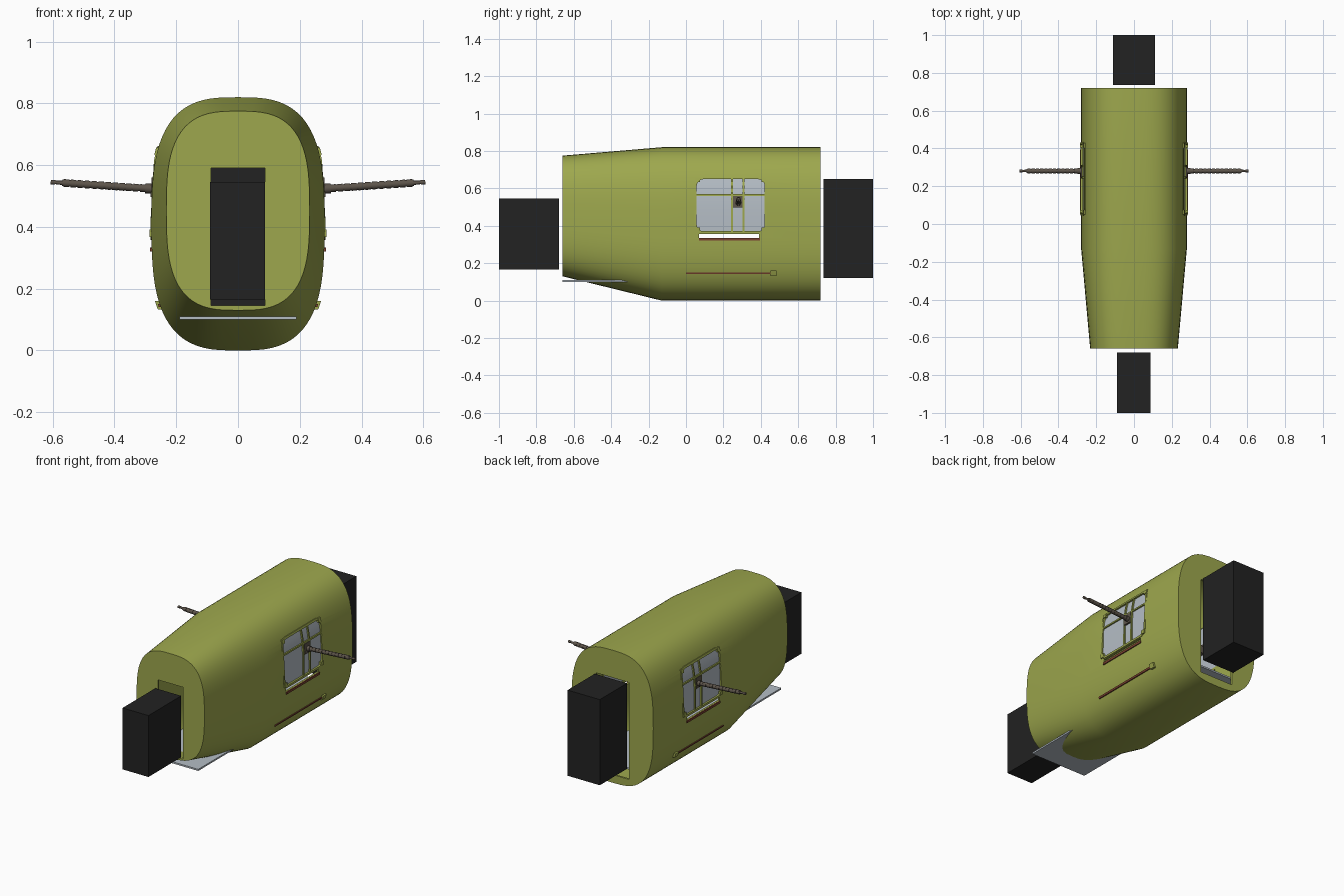
import bpy, bmesh, math
from mathutils import Vector

cube = bpy.data.objects.get("Cube")
if cube:
    bpy.data.objects.remove(cube)


def material(name, rgb):
    m = bpy.data.materials.new(name)
    m.use_nodes = True
    m.diffuse_color = (*rgb, 1)
    node = m.node_tree.nodes["Principled BSDF"]
    node.inputs["Base Color"].default_value = (*rgb, 1)
    node.inputs["Roughness"].default_value = 0.7
    return m


GREEN = material("olive green", (0.34, 0.39, 0.075))
BLACK = material("matt black", (0.016, 0.016, 0.016))
GLASS = material("pale blue grey", (0.46, 0.51, 0.56))
METAL = material("gun metal", (0.11, 0.09, 0.07))
RED = material("red brown", (0.2, 0.055, 0.03))


def add_object(name, rings, mat, smooth=False):
    """Skin a chain of equal point rings and cap both ends."""
    bm = bmesh.new()
    loops = [[bm.verts.new(p) for p in ring] for ring in rings]
    n = len(loops[0])
    for a, b in zip(loops, loops[1:]):
        for i in range(n):
            j = (i + 1) % n
            bm.faces.new((a[i], a[j], b[j], b[i]))
    bm.faces.new(loops[0])
    bm.faces.new(loops[-1])
    return finish(name, bm, mat, smooth)


def finish(name, bm, mat, smooth=False):
    bmesh.ops.recalc_face_normals(bm, faces=bm.faces)
    me = bpy.data.meshes.new(name)
    bm.to_mesh(me)
    bm.free()
    me.materials.append(mat)
    ob = bpy.data.objects.new(name, me)
    bpy.context.collection.objects.link(ob)
    if smooth:
        shade(ob)
    return ob


def shade(ob):
    bpy.ops.object.select_all(action="DESELECT")
    ob.select_set(True)
    bpy.context.view_layer.objects.active = ob
    bpy.ops.object.shade_smooth_by_angle(angle=math.radians(35))


def box(name, x0, x1, y0, y1, z0, z1, mat):
    rings = [[(x0, y, z0), (x1, y, z0), (x1, y, z1), (x0, y, z1)] for y in (y0, y1)]
    return add_object(name, rings, mat)


def section(y, half_w, z0, z1, count=72):
    """Rounded hull cross-section."""
    pts = []
    for i in range(count):
        a = math.tau * i / count
        c, s = math.cos(a), math.sin(a)
        pts.append((half_w * math.copysign(abs(c) ** (2 / 3), c), y,
                    (z0 + z1) / 2 + (z1 - z0) / 2 * math.copysign(abs(s) ** (2 / 3), s)))
    return pts


def wall_x(z):
    return 0.28 * (1 - abs((z - 0.41) / 0.41) ** 3) ** (1 / 3)


def rounded_rect(y0, y1, z0, z1, r, steps=6):
    pts = []
    corners = ((y1 - r, z1 - r), (y0 + r, z1 - r), (y0 + r, z0 + r), (y1 - r, z0 + r))
    for k, (cy, cz) in enumerate(corners):
        for i in range(steps + 1):
            a = (k + i / steps) * math.pi / 2
            pts.append((cy + r * math.cos(a), cz + r * math.sin(a)))
    return pts


def panel(name, side, y0, y1, z0, z1, d0, d1, mat, steps=8):
    """Plate that follows the curve of the hull side."""
    rings = []
    for i in range(steps + 1):
        z = z0 + (z1 - z0) * i / steps
        x = wall_x(z)
        rings.append([(side * (x + d0), y0, z), (side * (x + d1), y0, z),
                      (side * (x + d1), y1, z), (side * (x + d0), y1, z)])
    return add_object(name, rings, mat, True)


def frame(name, side, outer, inner, d0, d1, mat):
    bm = bmesh.new()
    loops = [[bm.verts.new((side * (wall_x(z) + d), y, z)) for y, z in pts]
             for pts, d in ((outer, d0), (outer, d1), (inner, d1), (inner, d0))]
    n = len(outer)
    for k in range(4):
        a, b = loops[k], loops[(k + 1) % 4]
        for i in range(n):
            j = (i + 1) % n
            bm.faces.new((a[i], a[j], b[j], b[i]))
    return finish(name, bm, mat, True)


def cut(target, cutter):
    mod = target.modifiers.new("cut", "BOOLEAN")
    mod.operation, mod.solver, mod.object = "DIFFERENCE", "EXACT", cutter
    bpy.context.view_layer.objects.active = target
    bpy.ops.object.modifier_apply(modifier=mod.name)
    bpy.data.objects.remove(cutter)


def lathe(name, start, axis, profile, mat, count=12):
    """Turn a (distance, radius) profile around an axis."""
    axis = Vector(axis).normalized()
    u = axis.cross(Vector((0, 1, 0))).normalized()
    v = axis.cross(u)
    rings = []
    for d, r in profile:
        c = Vector(start) + axis * d
        rings.append([c + (u * math.cos(math.tau * i / count) + v * math.sin(math.tau * i / count)) * r
                      for i in range(count)])
    return add_object(name, rings, mat, True)


# Hollow fuselage with doorways and window openings
hull = add_object("fuselage", [section(-0.66, 0.232, 0.13, 0.775),
                               section(-0.13, 0.28, 0, 0.82),
                               section(0.72, 0.28, 0, 0.82)], GREEN)
T = 0.012
cut(hull, add_object("cavity", [section(-0.66 + T, 0.232 - T, 0.13 + T, 0.775 - T),
                                section(-0.13, 0.28 - T, T, 0.82 - T),
                                section(0.72 - T, 0.28 - T, T, 0.82 - T)], GREEN))
cut(hull, box("front_doorway", -0.087, 0.087, -0.8, -0.6, 0.145, 0.59, GREEN))
cut(hull, box("rear_doorway", -0.113, 0.113, 0.65, 0.8, 0.05, 0.65, GREEN))
opening = rounded_rect(0.055, 0.425, 0.37, 0.65, 0.04)
cut(hull, add_object("window_opening", [[(x, y, z) for y, z in opening] for x in (-0.5, 0.5)], GREEN))
cut(hull, box("slot_opening", -0.5, 0.5, 0.07, 0.39, 0.335, 0.355, GREEN))
shade(hull)

# End blocks and floor plate
box("front_block", -0.09, 0.087, -1, -0.68, 0.165, 0.545, BLACK)
box("rear_block", -0.11, 0.11, 0.735, 1, 0.12, 0.65, BLACK)
box("floor_plate", -0.19, 0.19, -0.66, 0.7, 0.1, 0.11, GLASS)

for side, tag in ((1, "left"), (-1, "right")):
    # Window with frame, bars and corner clips
    panel(tag + "_window_glass", side, 0.05, 0.43, 0.365, 0.655, -0.011, -0.007, GLASS)
    frame(tag + "_window_frame", side, rounded_rect(0.045, 0.433, 0.358, 0.662, 0.045),
          rounded_rect(0.057, 0.421, 0.371, 0.649, 0.036), -0.01, 0.004, GREEN)
    panel(tag + "_cross_bar", side, 0.055, 0.425, 0.56, 0.57, -0.008, 0.001, GREEN)
    for i, y in enumerate((0.246, 0.307)):
        panel(f"{tag}_upright_bar_{i}", side, y - 0.005, y + 0.005, 0.37, 0.65, -0.008, 0.001, GREEN)
    for i, (y, z) in enumerate(((0.062, 0.645), (0.416, 0.645), (0.062, 0.38), (0.416, 0.38))):
        panel(f"{tag}_corner_clip_{i}", side, y - 0.012, y + 0.012, z - 0.012, z + 0.012,
              -0.01, 0.007, GREEN, 2)

    # Ledge below the slot and lower rail with its end knob
    panel(tag + "_ledge", side, 0.07, 0.395, 0.32, 0.334, -0.005, 0.006, RED, 2)
    panel(tag + "_rail", side, 0, 0.46, 0.141, 0.151, -0.004, 0.006, RED, 2)
    panel(tag + "_rail_knob", side, 0.452, 0.484, 0.132, 0.16, -0.004, 0.012, GREEN, 2)

    # Gun mount, jacketed barrel and receiver
    panel(tag + "_gun_mount", side, 0.25, 0.303, 0.497, 0.56, -0.012, 0.004, METAL, 2)
    profile = [(0, 0.016), (0.03, 0.016)]
    for i in range(12):
        d = 0.03 + i * 0.0225
        profile += [(d, 0.0125), (d + 0.017, 0.0125), (d + 0.017, 0.0105), (d + 0.0225, 0.0105)]
    profile += [(0.3, 0.007), (0.322, 0.0055), (0.322, 0.0075), (0.337, 0.0075)]
    lathe(tag + "_gun_barrel", (side * 0.27, 0.281, 0.523), (side * 0.335, 0, 0.022), profile, METAL)
    x0, x1 = sorted((side * 0.13, side * 0.272))
    box(tag + "_gun_receiver", x0, x1, 0.264, 0.298, 0.495, 0.54, METAL)
